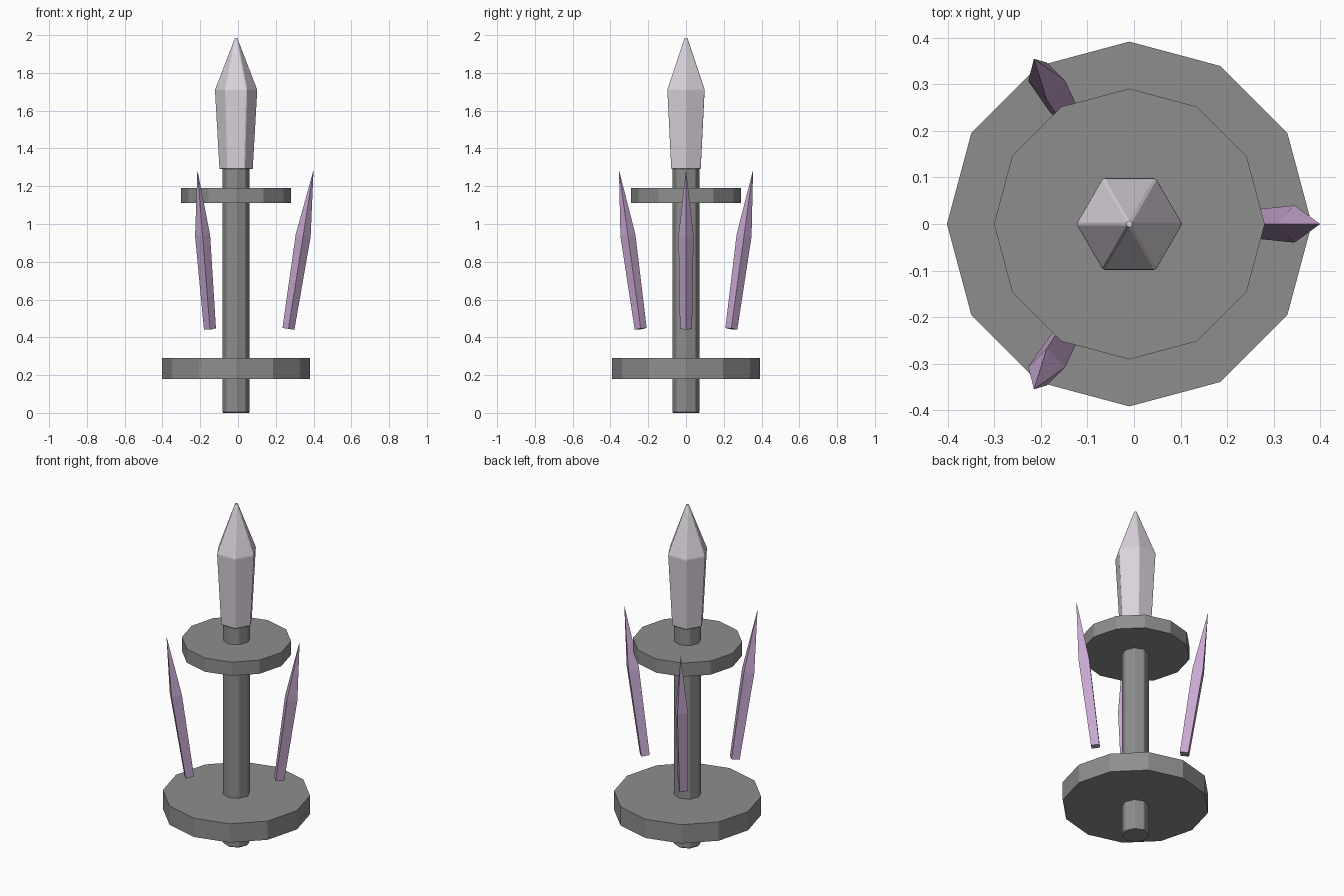
import bpy, bmesh, math
from mathutils import Vector

if "Cube" in bpy.data.objects:
    bpy.data.objects.remove(bpy.data.objects["Cube"])

CX = -0.01  # axis of the staff


def material(name, rgb):
    m = bpy.data.materials.new(name)
    m.diffuse_color = (*rgb, 1)
    m.use_nodes = True
    m.node_tree.nodes["Principled BSDF"].inputs["Base Color"].default_value = m.diffuse_color
    return m


grey = material("grey metal", (0.27, 0.27, 0.27))
pale = material("pale crystal", (0.72, 0.66, 0.73))
violet = material("violet crystal", (0.58, 0.39, 0.64))


def lathe(name, sides, rings, mat, bevel=0.0):
    """Faceted solid from (radius, height) rings; first corner points to +x."""
    bm = bmesh.new()
    loops = []
    for r, z in rings:
        if r == 0:
            loops.append([bm.verts.new((0, 0, z))] * sides)
        else:
            loops.append([bm.verts.new((r * math.cos(a), r * math.sin(a), z))
                          for a in (math.tau * i / sides for i in range(sides))])
    for lo, hi in zip(loops, loops[1:]):
        for i in range(sides):
            j = (i + 1) % sides
            quad = list(dict.fromkeys((lo[i], lo[j], hi[j], hi[i])))
            bm.faces.new(quad)
    for loop in (loops[0], loops[-1]):
        if len(set(loop)) > 1:
            bm.faces.new(loop)
    if bevel:
        bmesh.ops.bevel(bm, geom=bm.edges[:], offset=bevel, segments=1,
                        affect='EDGES', clamp_overlap=True)
    bmesh.ops.recalc_face_normals(bm, faces=bm.faces[:])
    mesh = bpy.data.meshes.new(name)
    bm.to_mesh(mesh)
    bm.free()
    mesh.materials.append(mat)
    ob = bpy.data.objects.new(name, mesh)
    ob.location.x = CX
    bpy.context.collection.objects.link(ob)
    return ob


# Central pole and its two discs
lathe("pole", 8, [(0.073, 0), (0.073, 1.32)], grey, 0.004)
lathe("lower_disc", 12, [(0.392, 0.18), (0.392, 0.29)], grey)
lathe("upper_disc", 12, [(0.291, 1.11), (0.291, 1.19)], grey)

# Large crystal on top
lathe("top_crystal", 6, [(0.09, 1.29), (0.114, 1.71), (0, 2.006)], pale, 0.004)

# Three floating shards leaning outward
for k in range(3):
    a = math.tau * k / 3
    out = Vector((math.cos(a), math.sin(a), 0))
    base = out * 0.277 + Vector((CX, 0, 0.445))
    axis = out * 0.133 + Vector((0, 0, 0.842))
    shard = lathe(f"shard_{k + 1}", 4, [(0.032, 0), (0.04, 0.5), (0, axis.length)], violet)
    shard.location = base
    shard.rotation_mode = 'QUATERNION'
    shard.rotation_quaternion = Vector((0, 0, 1)).rotation_difference(axis)
